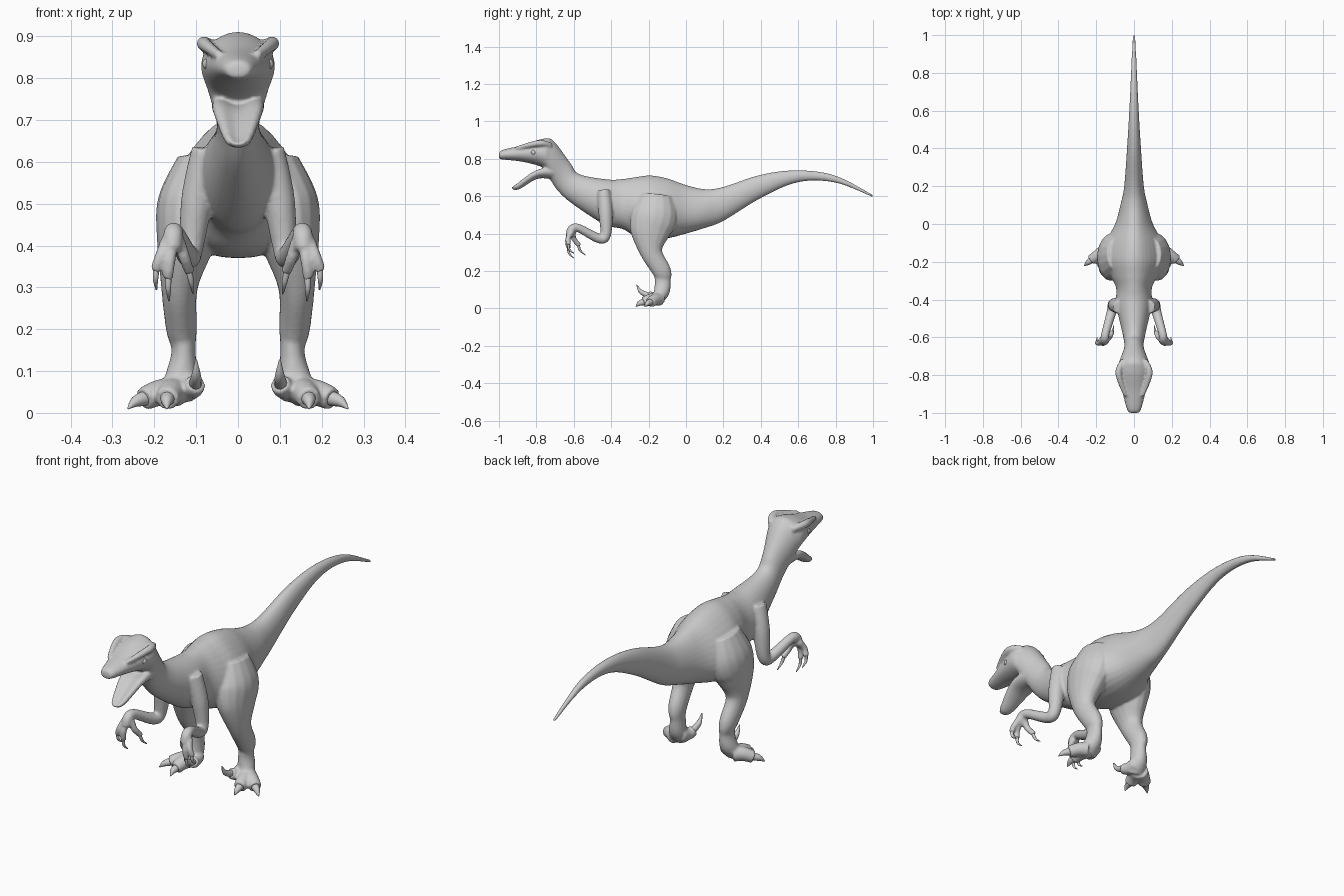
import bpy, bmesh, math
from mathutils import Vector

if "Cube" in bpy.data.objects:
    bpy.data.objects.remove(bpy.data.objects["Cube"])

SEG = 32


def spline(rows, steps=6):
    """Catmull-Rom through rows of equal-length numbers."""
    out = []
    for i in range(len(rows) - 1):
        a, b, c, d = (rows[max(i - 1, 0)], rows[i], rows[i + 1], rows[min(i + 2, len(rows) - 1)])
        for k in range(steps):
            t = k / steps
            out.append([0.5 * (2 * q + (r - p) * t + (2 * p - 5 * q + 4 * r - s) * t * t
                               + (3 * q - p - 3 * r + s) * t ** 3) for p, q, r, s in zip(a, b, c, d)])
    return out + [list(rows[-1])]


def skin(bm, rings):
    """Bridge rings of points and close both ends."""
    loops = [[bm.verts.new(p) for p in ring] for ring in rings]
    n = len(loops[0])
    for a, b in zip(loops, loops[1:]):
        for i in range(n):
            bm.faces.new((a[i], a[(i + 1) % n], b[(i + 1) % n], b[i]))
    bm.faces.new(loops[0][::-1])
    bm.faces.new(loops[-1])


def trunk(bm, rows, dish=0.0):
    """Rows: top y, top z, bottom y, bottom z, half width. Narrower on top near the hips."""
    rings = []
    for ty, tz, by, bz, w in spline(rows):
        egg = 0.35 * math.exp(-((ty + 0.13) / 0.2) ** 2)
        ring = []
        for i in range(SEG):
            a = 2 * math.pi * i / SEG
            s, c = math.sin(a), math.cos(a)
            v = s * (1 - 2 * dish * s ** 4) if s > 0 else s
            ring.append((w * c * (1 - egg * s), (ty + by) / 2 + v * (ty - by) / 2,
                         (tz + bz) / 2 + v * (tz - bz) / 2))
        rings.append(ring)
    skin(bm, rings)


def limb(bm, rows, seg=16):
    """Rows: x, y, z, radius across, [radius in depth]. Built on both sides."""
    pts = spline([tuple(r) if len(r) == 5 else (*r, r[3]) for r in rows])
    for side in (1, -1):
        rings = []
        for i, (x, y, z, rx, rd) in enumerate(pts):
            t = (Vector(pts[min(i + 1, len(pts) - 1)][:3]) - Vector(pts[max(i - 1, 0)][:3])).normalized()
            u = (Vector((1, 0, 0)) - t * t.x).normalized()
            v = t.cross(u)
            ring = []
            for k in range(seg):
                a = 2 * math.pi * k / seg
                p = Vector((x, y, z)) + u * rx * math.cos(a) + v * rd * math.sin(a)
                ring.append((p.x * side, p.y, p.z))
            rings.append(ring)
        skin(bm, rings)


def digit(flesh, claws, base, end, tip, r, bulge):
    """Toe or finger from base to end, then a hooked claw to tip."""
    base, end, tip, bulge = map(Vector, (base, end, tip, bulge))
    mid, hook = (base + end) / 2 + bulge, (end + tip) / 2 + bulge
    limb(flesh, [(*base, r), (*mid, r * .88), (*end, r * .78)])
    start = end + (mid - end) * .25
    limb(claws, [(*start, r * .52), (*hook, r * .38), (*tip, .002)], 12)


def finish(bm, name):
    bmesh.ops.recalc_face_normals(bm, faces=bm.faces[:])
    me = bpy.data.meshes.new(name)
    bm.to_mesh(me)
    bm.free()
    me.polygons.foreach_set("use_smooth", [True] * len(me.polygons))
    ob = bpy.data.objects.new(name, me)
    bpy.context.collection.objects.link(ob)
    return ob


body, toe_claws, finger_claws = bmesh.new(), bmesh.new(), bmesh.new()

# Skull and neck, with slanted sections
head = [(-1.0, .825, -1.0, .805, .016), (-.985, .846, -.985, .797, .036),
        (-.88, .872, -.88, .785, .064), (-.77, .906, -.77, .755, .088),
        (-.71, .897, -.735, .705, .076), (-.62, .78, -.69, .635, .052),
        (-.57, .718, -.615, .565, .058), (-.42, .69, -.44, .45, .094)]
# Torso and tail, with upright sections: y, top, bottom, half width
torso = [(-.34, .692, .425, .094), (-.27, .702, .385, .125), (-.19, .711, .37, .155),
         (-.10, .695, .375, .145), (0, .66, .40, .098), (.10, .638, .43, .072),
         (.20, .65, .468, .052), (.40, .715, .59, .037), (.60, .739, .675, .025),
         (.80, .71, .672, .016), (1.0, .607, .594, .007)]
trunk(body, head + [(y, top, y, low, w) for y, top, low, w in torso])

# Lower jaw, dished on top
trunk(body, [(-.938, .65, -.927, .636, .015), (-.915, .672, -.89, .638, .034),
             (-.81, .75, -.795, .693, .060), (-.71, .78, -.71, .69, .062)], 0.45)

# Legs
limb(body, [(.085, -.16, .60, .06, .09), (.11, -.17, .50, .082, .125), (.125, -.19, .41, .07, .11),
            (.14, -.185, .30, .044, .06), (.135, -.13, .20, .037, .05), (.13, -.125, .15, .029, .043),
            (.135, -.13, .09, .038, .042), (.145, -.16, .04, .045, .03)])
# Arms
limb(body, [(.075, -.44, .63, .036), (.098, -.43, .51, .038), (.112, -.43, .39, .028),
            (.12, -.47, .376, .026), (.15, -.575, .43, .022), (.155, -.61, .423, .024),
            (.156, -.622, .39, .022)])
# Brow ridges
limb(body, [(.045, -.91, .855, .01), (.082, -.79, .883, .017), (.055, -.72, .872, .014)])

# Outer, middle and raised sickle toes
arch = (0, 0, .006)
digit(body, toe_claws, (.155, -.14, .05), (.225, -.19, .033), (.263, -.22, .01), .036, arch)
digit(body, toe_claws, (.15, -.15, .05), (.17, -.228, .033), (.17, -.268, .01), .036, arch)
digit(body, toe_claws, (.12, -.13, .07), (.10, -.20, .07), (.10, -.264, .127), .031, (0, -.008, -.01))

# Fingers
bend = (0, -.012, 0)
digit(body, finger_claws, (.158, -.615, .41), (.168, -.627, .32), (.165, -.598, .268), .016, bend)
digit(body, finger_claws, (.17, -.61, .41), (.199, -.627, .34), (.195, -.6, .295), .016, bend)
digit(body, finger_claws, (.142, -.605, .41), (.115, -.57, .335), (.107, -.537, .285), .016, bend)

# Fuse the flesh into one smooth skin
skin_object = finish(body, "body")
mod = skin_object.modifiers.new("fuse", 'REMESH')
mod.mode = 'VOXEL'
mod.voxel_size = 0.006
mod.use_smooth_shade = True
mod = skin_object.modifiers.new("soften", 'SMOOTH')
mod.factor = 0.5
mod.iterations = 4

finish(toe_claws, "toe_claws")
finish(finger_claws, "finger_claws")

# Eyes
eyes = bmesh.new()
for side in (1, -1):
    made = bmesh.ops.create_uvsphere(eyes, u_segments=16, v_segments=10, radius=.014)
    bmesh.ops.translate(eyes, verts=made["verts"], vec=(.071 * side, -.815, .834))
finish(eyes, "eyes")
